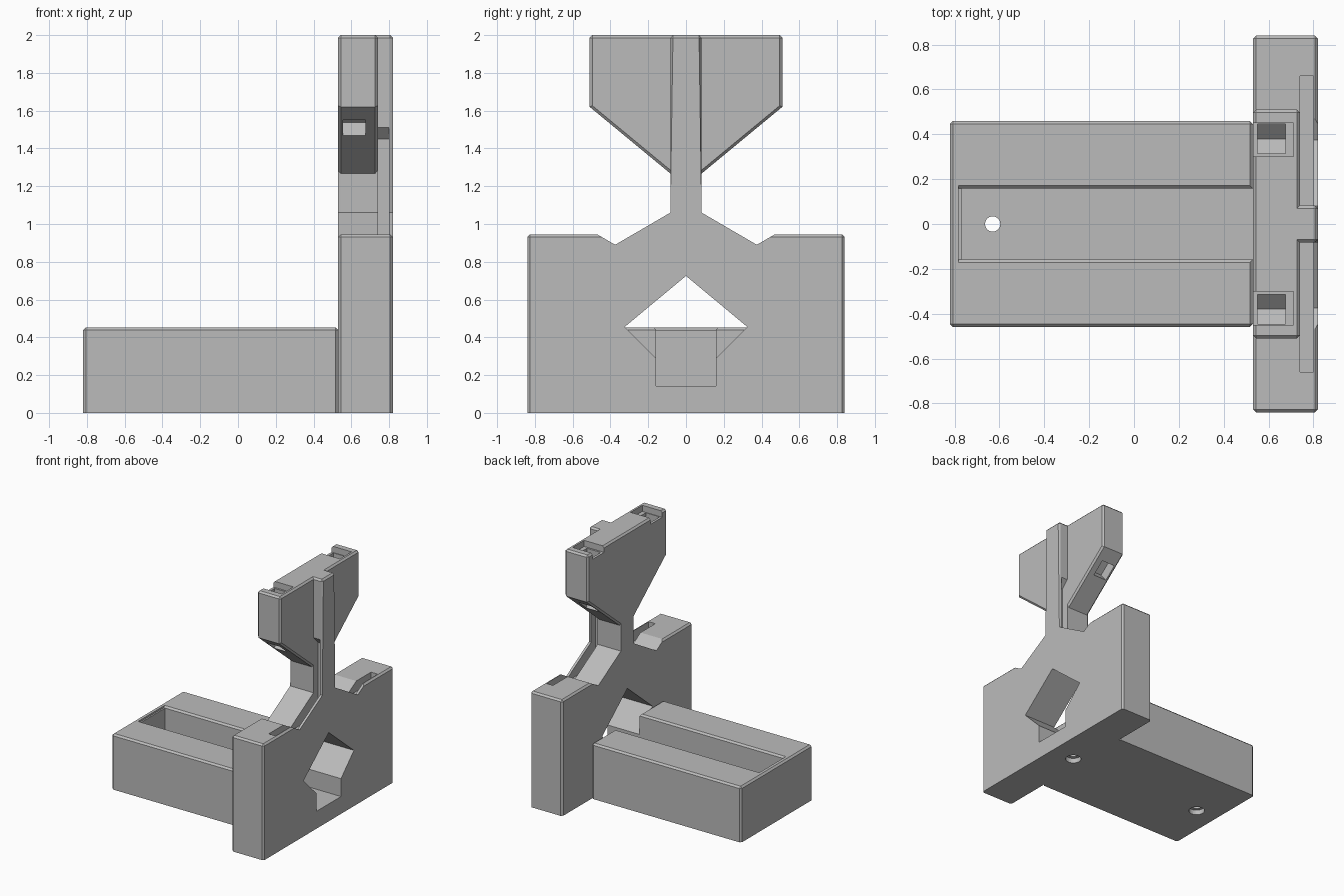
import bpy, bmesh
from mathutils import Vector

cube = bpy.data.objects.get("Cube")
if cube:
    bpy.data.objects.remove(cube, do_unlink=True)

grey = bpy.data.materials.new("plain_grey")
grey.use_nodes = True
grey.diffuse_color = (0.5, 0.5, 0.5, 1)
grey.node_tree.nodes["Principled BSDF"].inputs["Base Color"].default_value = (0.5, 0.5, 0.5, 1)
CHAMFER = 0.014


def finish(name, bm):
    bmesh.ops.recalc_face_normals(bm, faces=bm.faces)
    mesh = bpy.data.meshes.new(name)
    bm.to_mesh(mesh)
    bm.free()
    mesh.materials.append(grey)
    obj = bpy.data.objects.new(name, mesh)
    bpy.context.collection.objects.link(obj)
    return obj


def chamfer_edge(edge, slopes):
    """Outer square corners only; the standing face stays sharp."""
    a, b = (v.co for v in edge.verts)
    if a.z < 0.01 and b.z < 0.01:
        return False
    d = (b - a).normalized()
    if abs(d.x) > 0.9:
        return edge.calc_face_angle_signed() > 1.3
    return slopes or max(abs(d.y), abs(d.z)) > 0.99


def prism(name, profile, x0, x1, chamfer=False, slopes=False):
    """Extrude a (y, z) profile along x."""
    bm = bmesh.new()
    face = bm.faces.new([bm.verts.new((x0, y, z)) for y, z in profile])
    ext = bmesh.ops.extrude_face_region(bm, geom=[face])["geom"]
    moved = [g for g in ext if isinstance(g, bmesh.types.BMVert)]
    bmesh.ops.translate(bm, verts=moved, vec=(x1 - x0, 0, 0))
    bmesh.ops.recalc_face_normals(bm, faces=bm.faces)
    if chamfer:
        edges = [e for e in bm.edges if chamfer_edge(e, slopes)]
        bmesh.ops.bevel(bm, geom=edges, offset=CHAMFER, segments=1,
                        affect='EDGES', clamp_overlap=True)
    return finish(name, bm)


def box(name, x, y, z, chamfer=False):
    profile = [(y[0], z[0]), (y[1], z[0]), (y[1], z[1]), (y[0], z[1])]
    return prism(name, profile, x[0], x[1], chamfer)


def cylinder(name, x, radius, z0, z1):
    bm = bmesh.new()
    bmesh.ops.create_cone(bm, cap_ends=True, segments=32, radius1=radius,
                          radius2=radius, depth=z1 - z0)
    bmesh.ops.translate(bm, verts=bm.verts, vec=(x, 0, (z0 + z1) / 2))
    return finish(name, bm)


def cut(target, cutters):
    for cutter in cutters:
        mod = target.modifiers.new("cut", 'BOOLEAN')
        mod.operation, mod.solver, mod.object = 'DIFFERENCE', 'EXACT', cutter
    deps = bpy.context.evaluated_depsgraph_get()
    target.data = bpy.data.meshes.new_from_object(target.evaluated_get(deps))
    target.modifiers.clear()
    for cutter in cutters:
        bpy.data.objects.remove(cutter, do_unlink=True)


def mirrored(half):
    """Close a half profile over y = 0."""
    return half + [(-y, z) for y, z in reversed(half) if y > 0]


def screw_hole(x):
    return [cylinder("hole_cutter", x, 0.034, -0.1, 0.3),
            cylinder("hole_head_cutter", x, 0.06, -0.1, 0.04)]


# Long base block with an open trough and a screw hole
base = box("base_block", (-0.82, 0.53), (-0.46, 0.46), (0, 0.453), True)
trough = box("trough_cutter", (-0.77, 0.7), (-0.158, 0.158), (0.142, 0.6))
rim = prism("rim_cutter", [(-0.158, 0.439), (0.158, 0.439), (0.178, 0.459), (-0.178, 0.459)],
            -0.782, 0.7)
cut(base, [trough, rim] + screw_hole(-0.63))

# Upright plate with notched shoulders and a tall neck
plate = prism("upright_plate", mirrored([
    (0.84, 0), (0.84, 0.945), (0.47, 0.945), (0.375, 0.89),
    (0.083, 1.06), (0.083, 2)]), 0.53, 0.82, True)
window = prism("window_cutter", mirrored([
    (0, 0.725), (0.325, 0.455), (0.158, 0.288), (0.158, 0.142)]), 0.4, 1)
cutters = [window] + screw_hole(0.61)
for s in (-1, 1):
    groove = [(0.025, 0.86), (0.66, 0.86), (0.66, 1.51), (0.083, 1.51), (0.025, 1.45)]
    cutters.append(prism("groove_cutter", [(s * y, z) for y, z in groove], 0.74, 0.80))
cut(plate, cutters)

# Winged head on the neck, with a stepped socket and an underside pocket per wing
head = prism("winged_head", mirrored([(0.08, 1.265), (0.51, 1.62), (0.51, 2)]),
             0.53, 0.74, True, True)
cutters = []
slope = Vector((0.43, 0.355)).normalized()
inward = Vector((-slope.y, slope.x))
centre = Vector((0.375, 1.509))
for s in (-1, 1):
    step = [(0.30, 1.95), (0.45, 1.95), (0.45, 2.1), (0.30, 2.1)]
    socket = [(0.315, 1.78), (0.38, 1.72), (0.445, 1.78), (0.445, 2.1), (0.315, 2.1)]
    pocket = [centre + slope * a + inward * b
              for a, b in ((-0.065, -0.05), (0.065, -0.05), (0.065, 0.09), (-0.065, 0.09))]
    for profile, x0, x1 in ((step, 0.5, 0.71), (socket, 0.55, 0.675), (pocket, 0.555, 0.675)):
        cutters.append(prism("socket_cutter", [(s * y, z) for y, z in profile], x0, x1))
cut(head, cutters)
